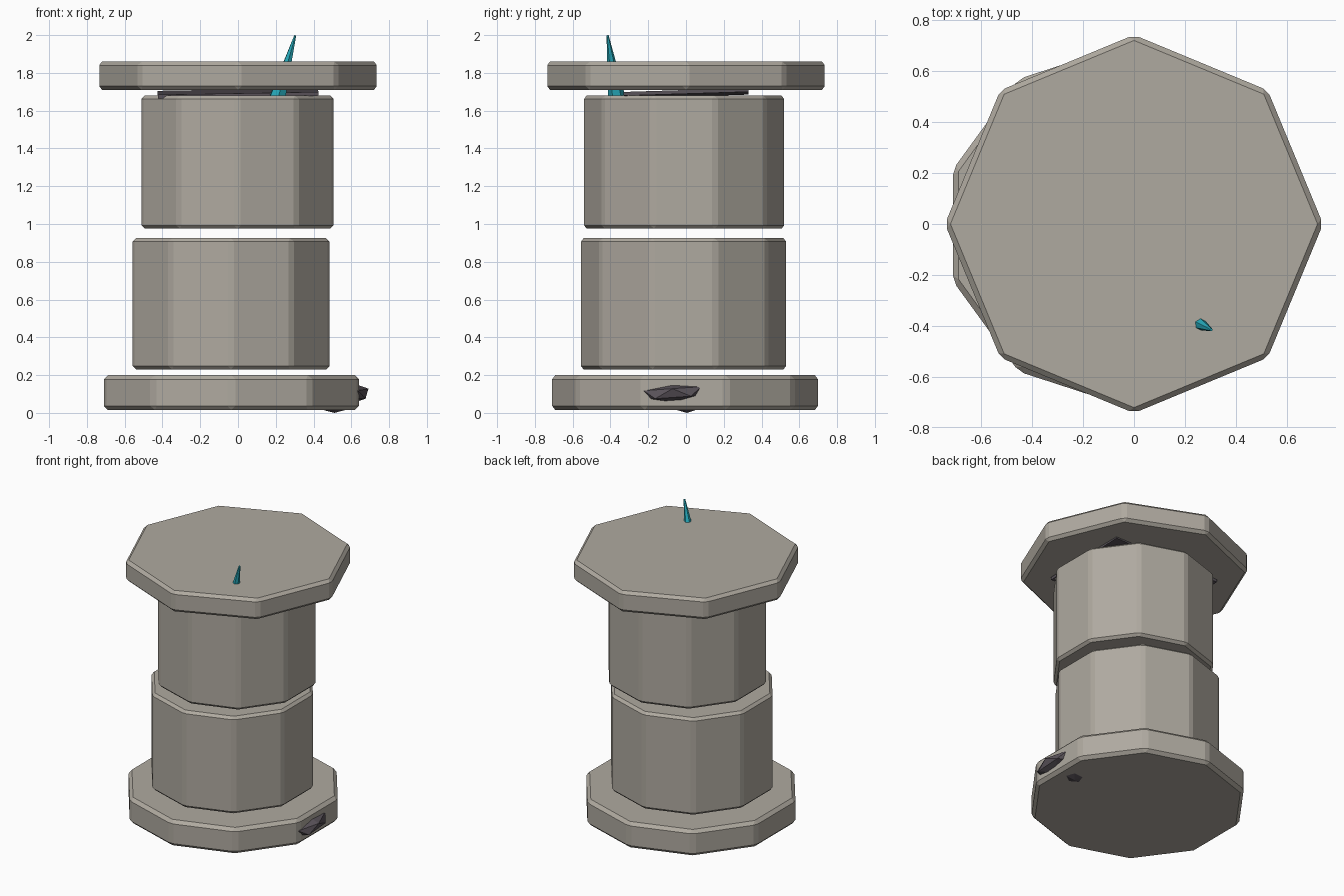
import bpy
from math import radians
from mathutils import Vector

if "Cube" in bpy.data.objects:
    bpy.data.objects.remove(bpy.data.objects["Cube"])


def material(name, color):
    m = bpy.data.materials.new(name)
    m.diffuse_color = (*color, 1)
    m.use_nodes = True
    m.node_tree.nodes["Principled BSDF"].inputs["Base Color"].default_value = m.diffuse_color
    return m


STONE = material("stone", (0.43, 0.40, 0.35))
DARK = material("dark_stone", (0.10, 0.085, 0.10))
TEAL = material("teal_crystal", (0.02, 0.42, 0.52))


def finish(name, mat):
    ob = bpy.context.object
    ob.name = name
    ob.data.materials.append(mat)
    return ob


def drum(name, sides, radius, center, z0, z1, bevel):
    bpy.ops.mesh.primitive_cylinder_add(vertices=sides, radius=radius, depth=z1 - z0,
                                        location=(*center, (z0 + z1) / 2))
    ob = finish(name, STONE)
    mod = ob.modifiers.new("bevel", 'BEVEL')
    mod.width = bevel
    mod.segments = 1
    mod.limit_method = 'ANGLE'
    mod.angle_limit = radians(25)


def chip(name, loc, scale, rot):
    bpy.ops.mesh.primitive_ico_sphere_add(subdivisions=1, radius=1, location=loc,
                                          rotation=[radians(a) for a in rot])
    bpy.context.object.scale = scale
    finish(name, DARK)


# Stacked stone drums, slightly out of line
drum("base", 10, 0.71, (-0.035, -0.005), 0.015, 0.20, 0.022)
drum("lower_drum", 10, 0.548, (-0.037, -0.013), 0.23, 0.925, 0.018)
drum("upper_drum", 10, 0.535, (-0.003, -0.01), 0.975, 1.68, 0.018)
drum("cap_slab", 8, 0.742, (0, 0), 1.71, 1.86, 0.02)

# Thin tilted plate in the crack below the cap
bpy.ops.mesh.primitive_cube_add(size=1, location=(0, 0, 1.692),
                                rotation=(radians(1.8), radians(-1), 0))
bpy.context.object.scale = (0.85, 0.66, 0.02)
finish("crack_plate", DARK)

# Broken stone on the right side of the base and under it
chip("side_chip", (0.61, -0.07, 0.105), (0.09, 0.18, 0.052), (4, 0, 0))
chip("bottom_chip", (0.51, 0.005, 0.032), (0.08, 0.07, 0.032), (0, 0, 20))

# Leaning crystal shard through the cap
foot, tip = Vector((0.195, -0.36, 1.62)), Vector((0.303, -0.415, 1.998))
axis = tip - foot
bpy.ops.mesh.primitive_cone_add(vertices=6, radius1=0.066, radius2=0.007, depth=axis.length,
                                location=(foot + tip) / 2,
                                rotation=axis.to_track_quat('Z', 'Y').to_euler())
bpy.context.object.scale = (0.8, 0.8, 1)
finish("crystal_shard", TEAL)
